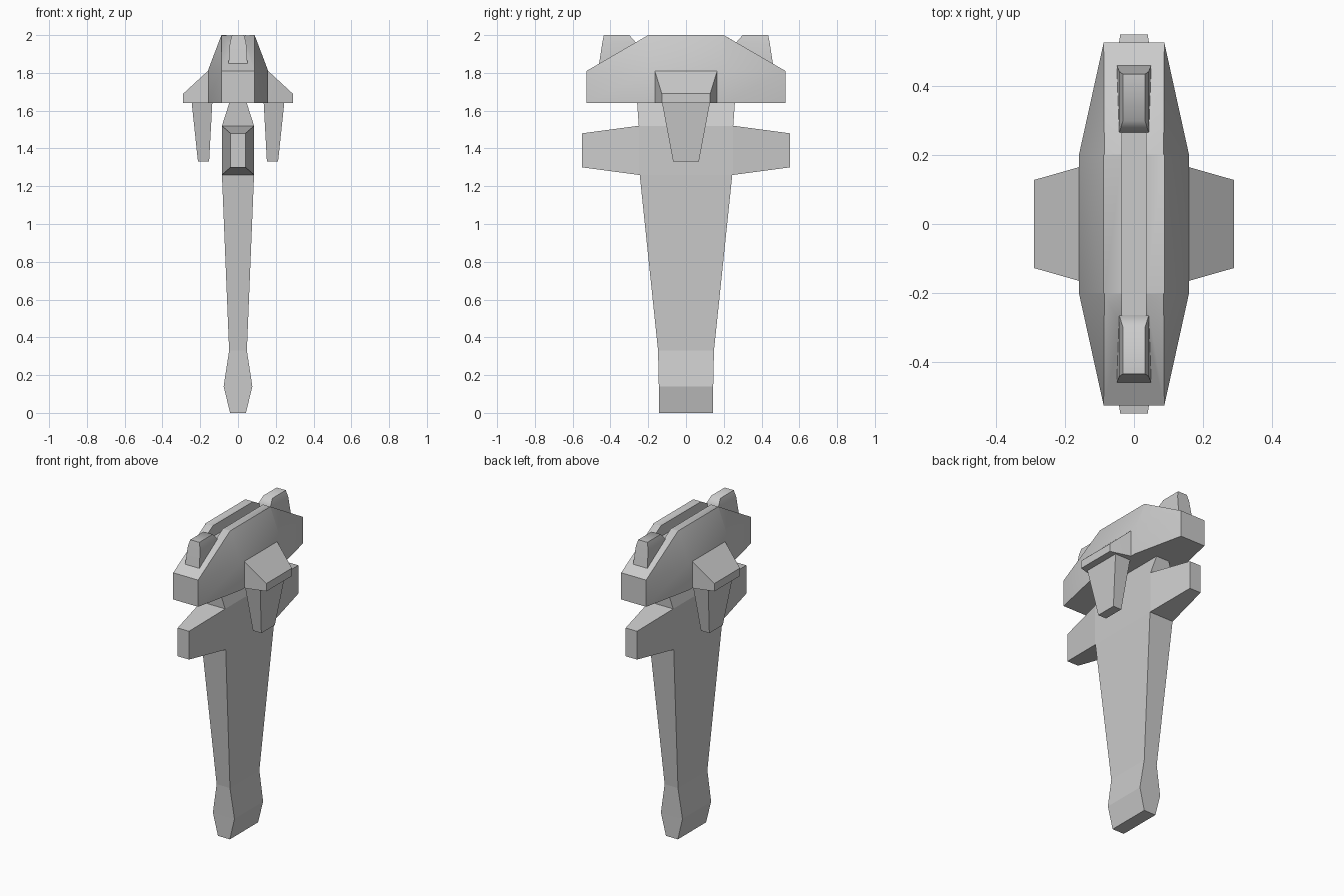
import bpy, bmesh, math

if "Cube" in bpy.data.objects:
    bpy.data.objects.remove(bpy.data.objects["Cube"])


def loft(name, rings, smooth=0):
    """Skin a stack of equally sized closed rings and cap both ends."""
    bm = bmesh.new()
    loops = [[bm.verts.new(p) for p in r] for r in rings]
    n = len(loops[0])
    for a, b in zip(loops, loops[1:]):
        for i in range(n):
            j = (i + 1) % n
            bm.faces.new((a[i], a[j], b[j], b[i]))
    bm.faces.new(loops[0][::-1])
    bm.faces.new(loops[-1])
    bmesh.ops.recalc_face_normals(bm, faces=bm.faces)
    me = bpy.data.meshes.new(name)
    bm.to_mesh(me)
    bm.free()
    ob = bpy.data.objects.new(name, me)
    bpy.context.collection.objects.link(ob)
    if smooth:
        activate(ob)
        bpy.ops.object.shade_smooth_by_angle(angle=math.radians(smooth))
    return ob


def activate(ob):
    bpy.ops.object.select_all(action='DESELECT')
    ob.select_set(True)
    bpy.context.view_layer.objects.active = ob


def rect(x0, x1, y0, y1, z):
    return [(x0, y0, z), (x1, y0, z), (x1, y1, z), (x0, y1, z)]


# Main blade, flared at the tip and narrowing under the head
blade = [(0, .042, .142), (.14, .076, .144), (.33, .047, .148),
         (1.26, .085, .245), (1.52, .085, .25), (1.66, .04, .26)]
loft("blade", [rect(-w, w, -d, d, z) for z, w, d in blade])

# Head hull: eight-sided outline drawn in to a flat ridge
def outline(wide, end_w, mid_y, end_y, z_mid, z_end):
    q = [(wide, -mid_y, z_mid), (wide, mid_y, z_mid), (end_w, end_y, z_end)]
    return q + [(-end_w, end_y, z_end), (-wide, mid_y, z_mid), (-wide, -mid_y, z_mid),
                (-end_w, -end_y, z_end), (end_w, -end_y, z_end)]

head = loft("head", [outline(.16, .088, .2, .527, 1.64, 1.64),
                     outline(.16, .088, .2, .527, 1.81, 1.81),
                     outline(.088, .086, .2, .203, 2.0, 1.998)])

# Channel cut along the ridge between the horns
cutter = loft("channel_cutter", [rect(-.035, .035, -.3, .3, z) for z in (1.93, 2.1)])
cutter.hide_render = True
mod = head.modifiers.new("channel", 'BOOLEAN')
mod.object = cutter
mod.operation = 'DIFFERENCE'
mod.solver = 'EXACT'
activate(head)
bpy.ops.object.modifier_apply(modifier="channel")
bpy.data.objects.remove(cutter)
activate(head)
bpy.ops.object.shade_smooth_by_angle(angle=math.radians(50))

for s, end in ((-1, "front"), (1, "back")):
    # Guard arms tapering outwards
    loft(end + "_guard_arm", [
        [(-w, s * y, z0), (w, s * y, z0), (w, s * y, z1), (-w, s * y, z1)]
        for y, w, z0, z1 in ((.2, .085, 1.26, 1.52), (.25, .085, 1.26, 1.52),
                             (.55, .04, 1.30, 1.48))])
    # Stubby horns at both ends of the channel
    loft(end + "_horn", [rect(-w, w, s * y0, s * y1, z) for z, w, y0, y1 in
                         ((1.83, .05, .26, .463), (1.85, .05, .26, .46),
                          (1.96, .043, .265, .443), (2.0, .032, .30, .435))], 50)

for s, side in ((-1, "left"), (1, "right")):
    # Side cheeks sloping away from the head
    loft(side + "_cheek", [
        [(s * x, -d, 1.64), (s * x, d, 1.64), (s * x, d, z), (s * x, -d, z)]
        for x, d, z in ((.12, .175, 1.81), (.16, .165, 1.81), (.29, .128, 1.69))], 30)
    # Fangs hanging below the cheeks
    loft(side + "_fang", [rect(s * x0, s * x1, -d, d, z) for z, x0, x1, d in
                          ((1.66, .135, .247, .13), (1.33, .153, .212, .068))], 30)
